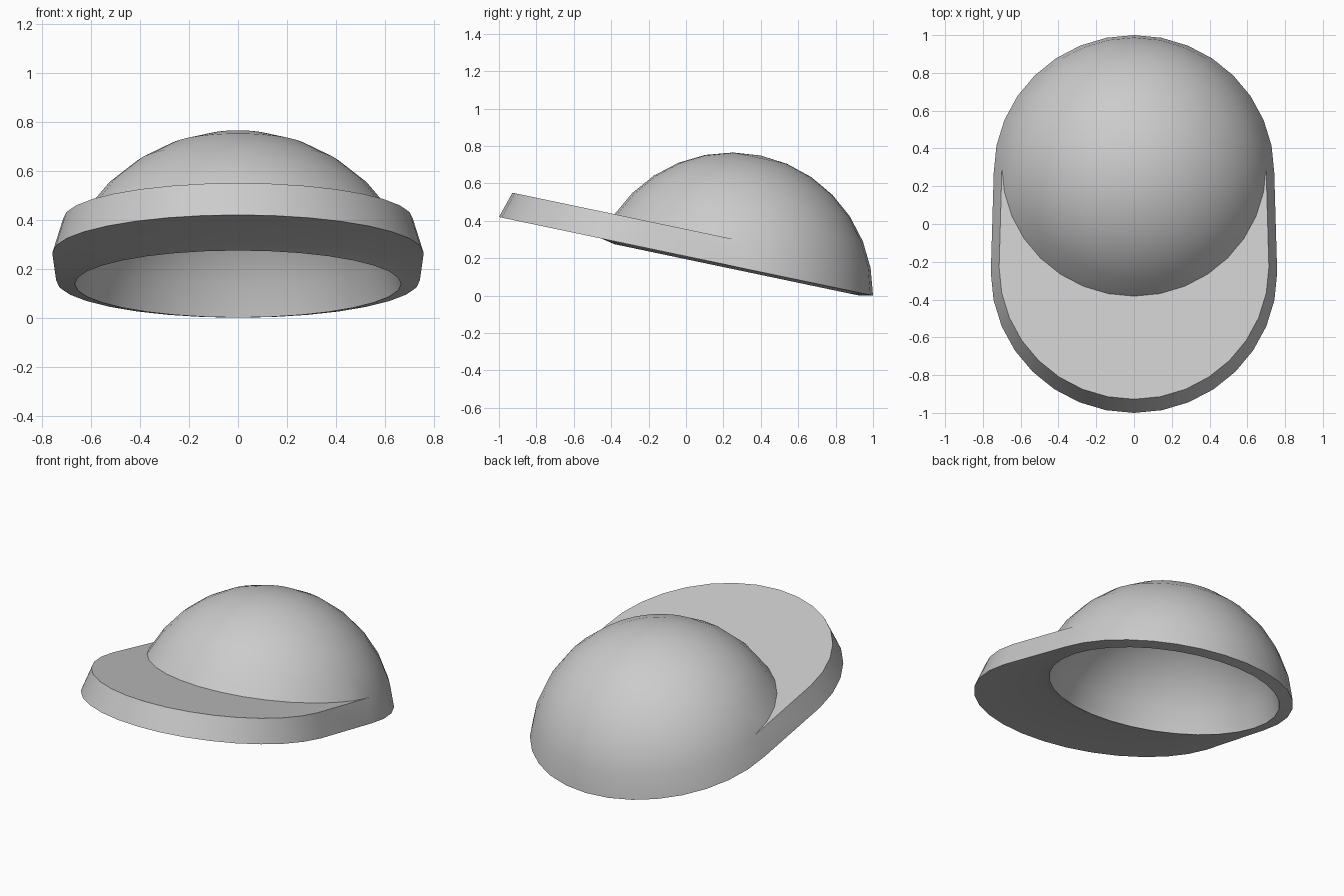
import bpy, bmesh, math
from mathutils import Matrix

if "Cube" in bpy.data.objects:
    bpy.data.objects.remove(bpy.data.objects["Cube"])

R, INNER = 0.757, 0.679          # outer and inner dome radius
STEP = math.pi / 16              # sphere ring spacing
TILT = math.radians(-11.85)
z1, z2 = R * math.sin(STEP), R * math.sin(2 * STEP)

bm = bmesh.new()

# outer dome: sphere cut one ring above its equator
bmesh.ops.create_uvsphere(bm, u_segments=32, v_segments=16, radius=R)
bmesh.ops.delete(bm, geom=[v for v in bm.verts if v.co.z < z1 - 0.01], context='VERTS')
outer = bm.faces[:]

# inner dome, flipped, joined to the outer one along the rim
dup = bmesh.ops.duplicate(bm, geom=bm.verts[:] + bm.edges[:] + bm.faces[:])["geom"]
bmesh.ops.scale(bm, vec=(INNER / R,) * 3, verts=[g for g in dup if isinstance(g, bmesh.types.BMVert)])
bmesh.ops.reverse_faces(bm, faces=[g for g in dup if isinstance(g, bmesh.types.BMFace)])
bmesh.ops.bridge_loops(bm, edges=[e for e in bm.edges if e.is_boundary])

# brim: front half of the lowest outer strip, extruded forward
strip = []
for f in outer:
    c = f.calc_center_median()
    if c.z < z2 and c.y < 0:
        strip.append(f)
ext = bmesh.ops.extrude_face_region(bm, geom=strip)["geom"]
left = [f for f in strip if f.is_valid]
if left:
    bmesh.ops.delete(bm, geom=left, context='FACES_ONLY')
for v in (g for g in ext if isinstance(g, bmesh.types.BMVert)):
    v.co.x *= 1.021
    v.co.y = v.co.y * 1.021 - 0.543

# tilt the cap, then centre it and stand it on the ground
bmesh.ops.transform(bm, matrix=Matrix.Rotation(TILT, 4, 'X'), verts=bm.verts)
ys = [v.co.y for v in bm.verts]
zs = [v.co.z for v in bm.verts]
bmesh.ops.translate(bm, vec=(0, -(min(ys) + max(ys)) / 2, -min(zs)), verts=bm.verts)
bmesh.ops.recalc_face_normals(bm, faces=bm.faces)

mesh = bpy.data.meshes.new("cap")
bm.to_mesh(mesh)
bm.free()
cap = bpy.data.objects.new("cap", mesh)
bpy.context.collection.objects.link(cap)
bpy.context.view_layer.objects.active = cap
cap.select_set(True)
bpy.ops.object.shade_smooth_by_angle(angle=math.radians(30))
